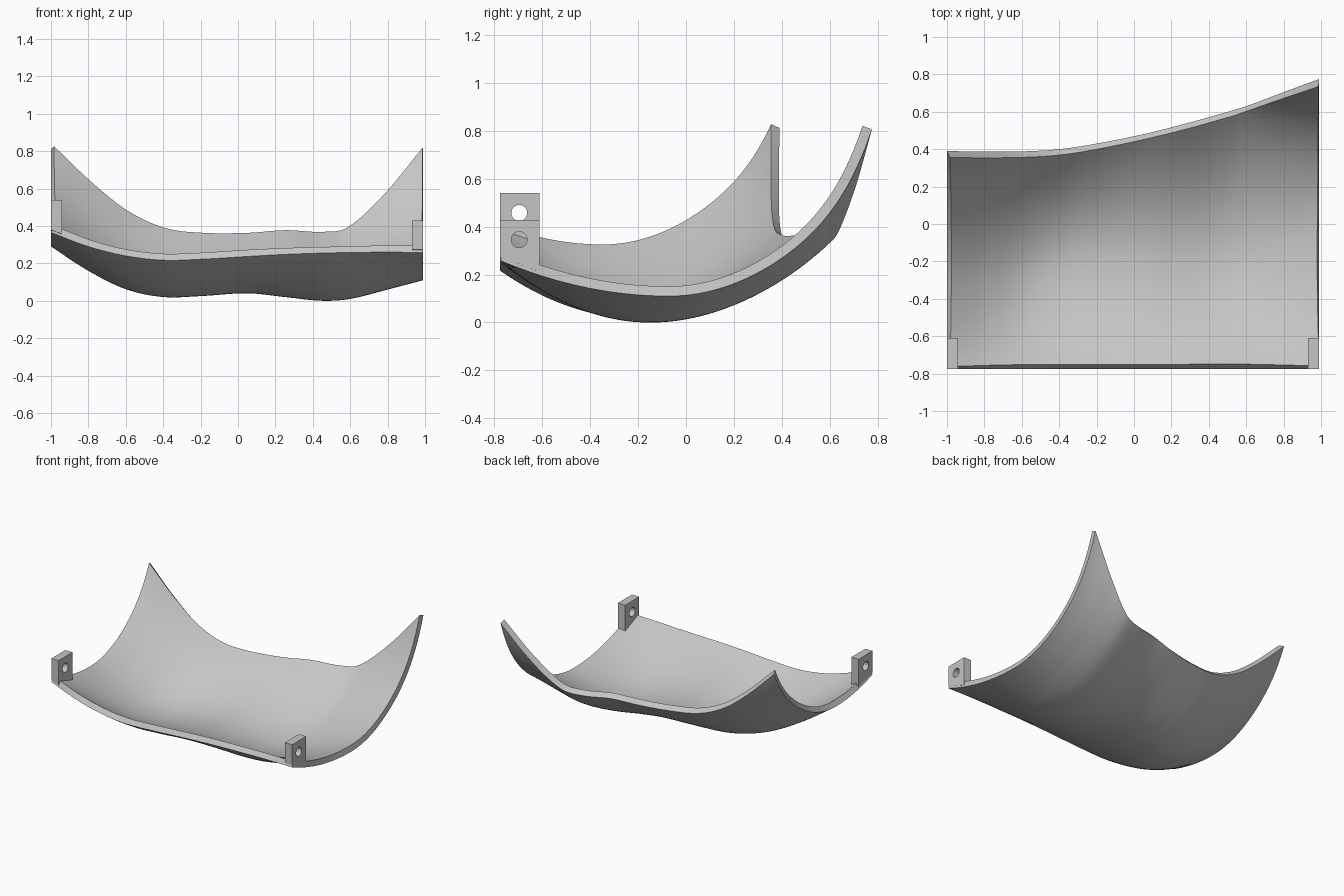
import bpy, bmesh, math

cube = bpy.data.objects.get("Cube")
if cube:
    bpy.data.objects.remove(cube, do_unlink=True)

grey = bpy.data.materials.new("light grey")
grey.use_nodes = True
GREY = (0.56, 0.56, 0.56, 1)
grey.diffuse_color = GREY
grey.node_tree.nodes["Principled BSDF"].inputs["Base Color"].default_value = GREY

# Outer skin: stations along x, each with a lengthwise profile
FRONT_Y, THICK = -0.775, 0.042
X =      [-1.0, -0.8, -0.6, -0.4, -0.2, 0.05, 0.25, 0.45, 0.6, 0.8, 0.99]
FRONT =  [.365, .29, .24, .217, .222, .237, .248, .255, .258, .26, .258]
LOW =    [.29, .16, .062, .02, .025, .04, .02, 0, .01, .06, .11]
LOW_Y =  [-.35, -.31, -.26, -.21, -.19, -.17, -.16, -.15, -.14, -.11, -.07]
BACK =   [.81, .615, .455, .362, .334, .332, .347, .338, .368, .56, .805]
BACK_Y = [.39, .387, .388, .40, .43, .48, .53, .585, .63, .705, .775]
CURL =   [.18, .12, .05, 0, 0, 0, 0, 0, .05, .17, .27]


def sample(values, x):
    """Smooth cubic interpolation of station values."""
    n = len(X)
    i = max(k for k in range(n - 1) if k == 0 or X[k] <= x)

    def slope(k):
        a, b = max(k - 1, 0), min(k + 1, n - 1)
        return (values[b] - values[a]) / (X[b] - X[a])

    h = X[i + 1] - X[i]
    t = (x - X[i]) / h
    s = 1 - t
    return (values[i] * (1 + 2 * t) * s * s + slope(i) * h * t * s * s
            + values[i + 1] * t * t * (3 - 2 * t) - slope(i + 1) * h * t * t * s)


def height(x, y):
    low, low_y = sample(LOW, x), sample(LOW_Y, x)
    if y < low_y:
        t = (low_y - y) / (low_y - FRONT_Y)
        return low + (sample(FRONT, x) - low) * t ** 2
    t = (y - low_y) / (sample(BACK_Y, x) - low_y)
    curl = sample(CURL, x)
    return low + (sample(BACK, x) - low) * ((1 - curl) * t ** 2 + curl * t ** 8)


def add_object(name, bm):
    mesh = bpy.data.meshes.new(name)
    bm.to_mesh(mesh)
    bm.free()
    obj = bpy.data.objects.new(name, mesh)
    bpy.context.collection.objects.link(obj)
    mesh.materials.append(grey)
    return obj


def activate(obj):
    bpy.ops.object.select_all(action="DESELECT")
    obj.select_set(True)
    bpy.context.view_layer.objects.active = obj


def finish(obj, modifier):
    activate(obj)
    bpy.ops.object.modifier_apply(modifier=modifier.name)
    bpy.ops.object.shade_smooth_by_angle(angle=math.radians(35))


# Curved panel, thickened toward the inside
NX, NY = 80, 60
bm = bmesh.new()
rows = []
for i in range(NX + 1):
    x = X[0] + (X[-1] - X[0]) * i / NX
    back_y = sample(BACK_Y, x)
    ys = [FRONT_Y + (back_y - FRONT_Y) * j / NY for j in range(NY + 1)]
    rows.append([bm.verts.new((x, y, height(x, y))) for y in ys])
for a, b in zip(rows, rows[1:]):
    for j in range(NY):
        bm.faces.new((a[j], b[j], b[j + 1], a[j + 1]))
panel = add_object("curved_panel", bm)
solid = panel.modifiers.new("thickness", "SOLIDIFY")
solid.thickness = THICK
solid.offset = 1
solid.use_even_offset = True
finish(panel, solid)


# Mounting lugs on the front corners, each with a cross hole
def add_lug(name, x0, x1, top):
    bm = bmesh.new()
    bmesh.ops.create_cube(bm, size=1)
    for v in bm.verts:
        x = x0 if v.co.x < 0 else x1
        y = FRONT_Y if v.co.y < 0 else -0.61
        v.co = (x, y, top if v.co.z > 0 else height(x, y) + 0.015)
    lug = add_object(name, bm)

    bpy.ops.mesh.primitive_cylinder_add(
        vertices=32, radius=0.033, depth=0.3,
        location=((x0 + x1) / 2, -0.695, top - 0.083),
        rotation=(0, math.pi / 2, 0))
    cutter = bpy.context.object
    cutter.hide_render = True
    cut = lug.modifiers.new("hole", "BOOLEAN")
    cut.operation = "DIFFERENCE"
    cut.solver = "EXACT"
    cut.object = cutter
    finish(lug, cut)
    bpy.data.objects.remove(cutter, do_unlink=True)


add_lug("right_lug", -1.0, -0.94, 0.54)
add_lug("left_lug", 0.93, 0.99, 0.428)
